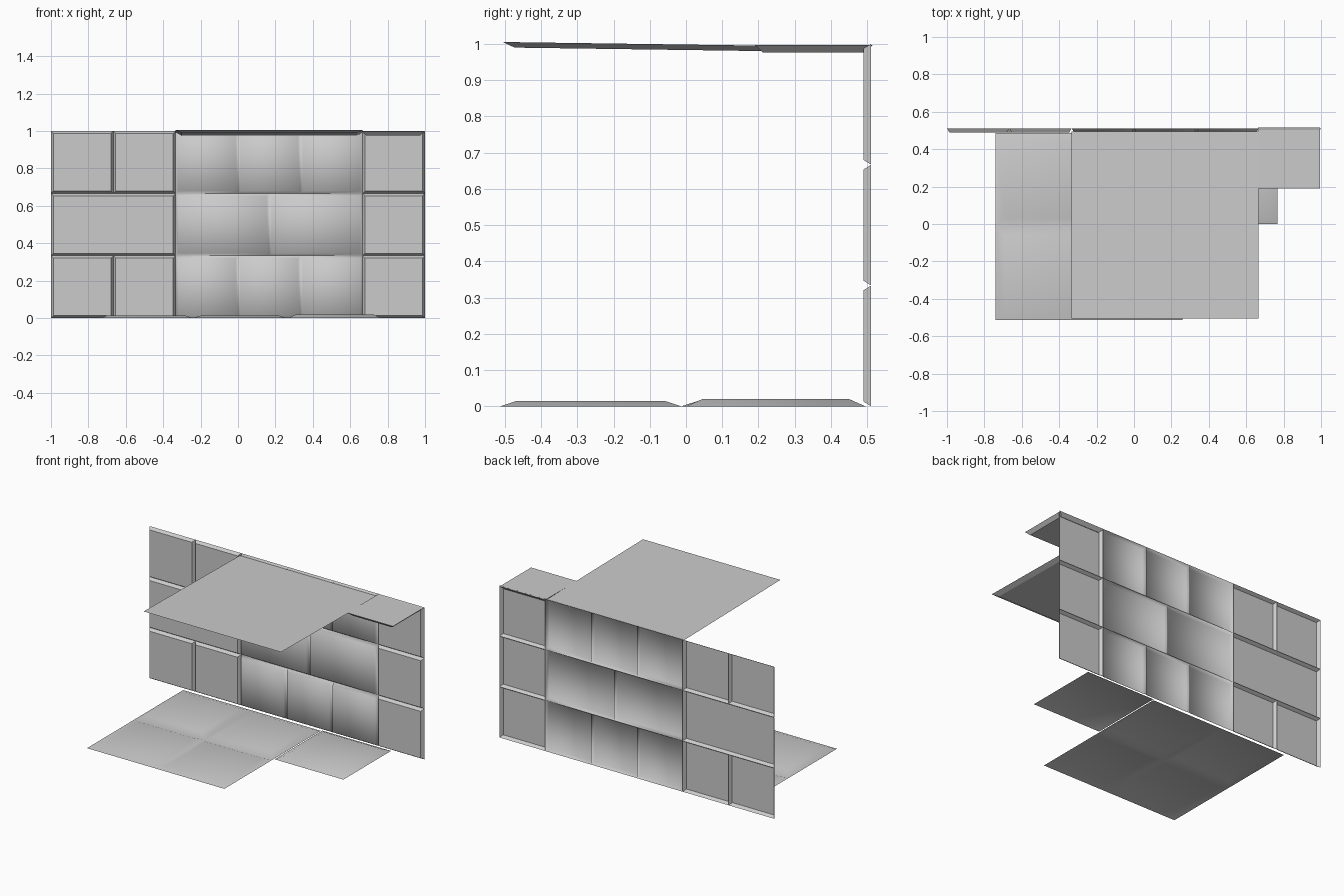
import bpy, bmesh

if "Cube" in bpy.data.objects:
    bpy.data.objects.remove(bpy.data.objects["Cube"])


def panel(name, tiles, place, depth, inset, smooth=False, closed=False):
    """Raised bevelled tiles; each tile is (u0, v0, u1, v1), rim at depth 0."""
    bm = bmesh.new()
    for u0, v0, u1, v1 in tiles:
        rings = []
        for i, d in ((0, 0), (inset, depth)):
            corners = ((u0 + i, v0 + i), (u1 - i, v0 + i),
                       (u1 - i, v1 - i), (u0 + i, v1 - i))
            rings.append([bm.verts.new(place(u, v, d)) for u, v in corners])
        rim, face = rings
        bm.faces.new(face)
        for k in range(4):
            n = (k + 1) % 4
            bm.faces.new((rim[k], rim[n], face[n], face[k]))
        if closed:
            bm.faces.new(rim[::-1])
    if smooth:
        bmesh.ops.remove_doubles(bm, verts=bm.verts, dist=0.0005)
        for f in bm.faces:
            f.smooth = True
    mesh = bpy.data.meshes.new(name)
    bm.to_mesh(mesh)
    bm.free()
    obj = bpy.data.objects.new(name, mesh)
    bpy.context.collection.objects.link(obj)
    return obj


def courses(rows):
    """Brick rectangles from the vertical joints of each third-height row."""
    return [(a, r / 3, b, (r + 1) / 3)
            for r, joints in enumerate(rows) for a, b in zip(joints, joints[1:])]


def on_wall(u, v, d):
    return (u, 0.511 - d, v)


def on_floor(u, v, d):
    return (u, v, d)


def on_ceiling(u, v, d):
    # v runs towards the front, where the ceiling rises slightly
    return (u, -v, 0.998 + 0.014 * v - d)


T = 1 / 3
# back wall: three brick sections
panel("wall_left", courses([(-1, -2*T, -T), (-1, -T), (-1, -2*T, -T)]),
      on_wall, 0.021, 0.013)
panel("wall_middle", courses([(-T, 0, T, 2*T), (-T, T/2, 2*T), (-T, 0, T, 2*T)]),
      on_wall, 0.021, 0.013, smooth=True)
panel("wall_right", courses([(2*T, 1)] * 3), on_wall, 0.021, 0.013)

# floor: four joined tiles and one small tile
xs, ys = (-0.74, -0.24, 0.26), (-0.513, -0.013, 0.487)
panel("floor_large", [(xs[i], ys[j], xs[i + 1], ys[j + 1])
                      for i in range(2) for j in range(2)],
      on_floor, 0.015, 0.046, smooth=True)
panel("floor_small", [(0.267, 0.0, 0.767, 0.495)], on_floor, 0.02, 0.045, smooth=True)

# ceiling slabs
panel("ceiling_large", [(-T, -0.495, 2*T, 0.505)], on_ceiling, 0.015, 0.032, closed=True)
panel("ceiling_corner", [(2*T - 0.004, -0.515, 0.995, -0.19)],
      lambda u, v, d: (u, -v, 0.997 - d), 0.021, 0.022, closed=True)
